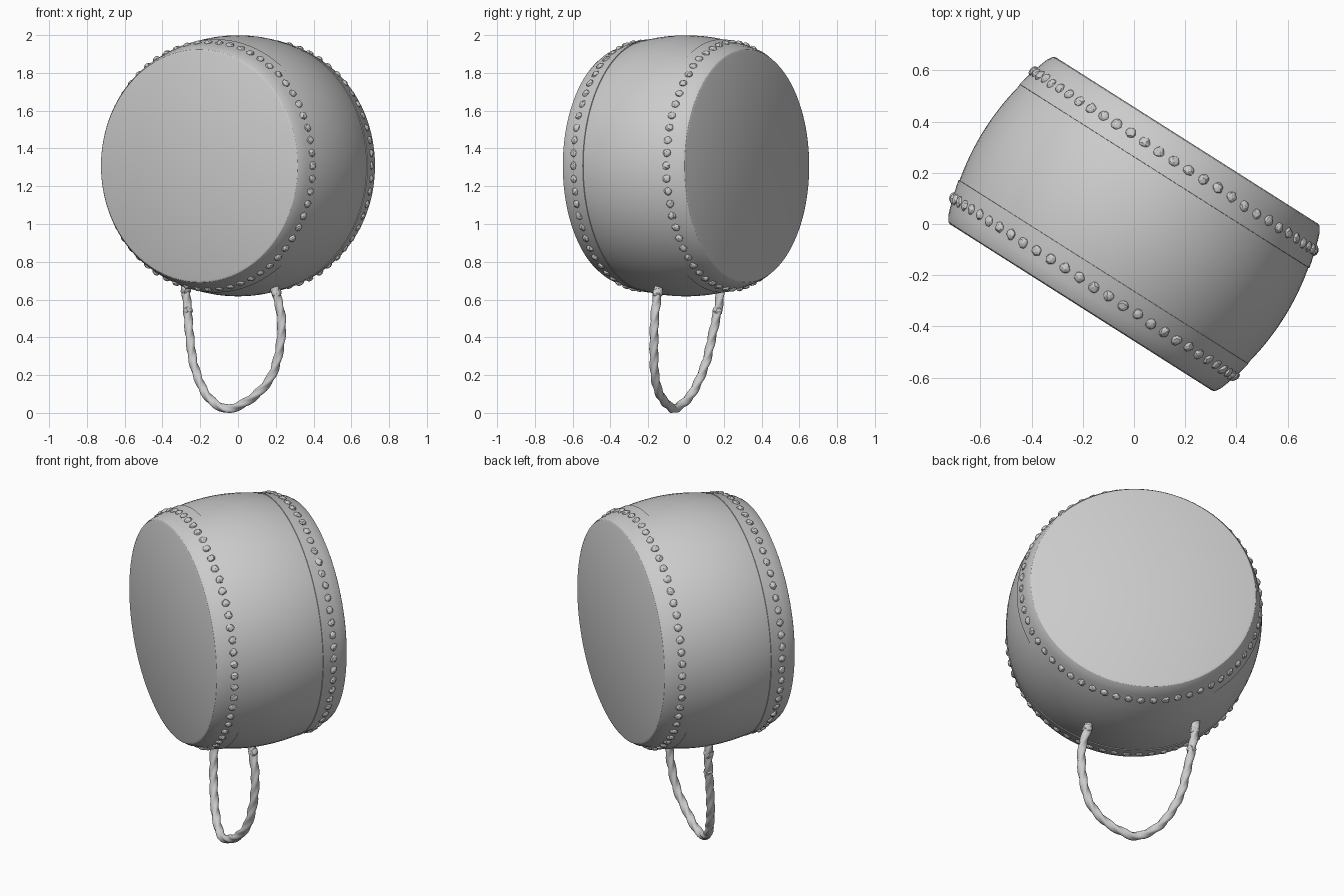
import bpy, bmesh, math, random
from mathutils import Matrix, Vector

if "Cube" in bpy.data.objects:
    bpy.data.objects.remove(bpy.data.objects["Cube"])

random.seed(4)
# Drum frame: local x across the head, local y up, local z along the drum axis
ANGLE = math.radians(32.4)
U = Vector((math.cos(ANGLE), -math.sin(ANGLE), 0))
N = U.cross(Vector((0, 0, 1)))
CENTRE = Vector((0, 0, 1.308))
FRAME = Matrix((U, (0, 0, 1), N)).transposed().to_4x4()
FRAME.translation = CENTRE
HALF, SEGS, STUDS = 0.386, 96, 60


def shell(t):
    """Barrel radius at axial distance t."""
    return 0.691 - 0.074 * (t / HALF) ** 2


def finish(name, bm, angle=30, smooth=True):
    bmesh.ops.remove_doubles(bm, verts=bm.verts, dist=1e-5)
    bmesh.ops.recalc_face_normals(bm, faces=bm.faces)
    mesh = bpy.data.meshes.new(name)
    bm.to_mesh(mesh)
    bm.free()
    obj = bpy.data.objects.new(name, mesh)
    bpy.context.collection.objects.link(obj)
    if smooth:
        bpy.ops.object.select_all(action='DESELECT')
        obj.select_set(True)
        bpy.context.view_layer.objects.active = obj
        bpy.ops.object.shade_smooth_by_angle(angle=math.radians(angle))
    return obj


def lathe(name, profile):
    """Spin (radius, axial) points around the drum axis."""
    bm = bmesh.new()
    verts = [bm.verts.new((r, 0, t)) for r, t in profile]
    edges = [bm.edges.new(p) for p in zip(verts, verts[1:])]
    bmesh.ops.spin(bm, geom=verts + edges, cent=(0, 0, 0), axis=(0, 0, 1),
                   angle=math.tau, steps=SEGS, use_merge=True)
    bmesh.ops.transform(bm, matrix=FRAME, verts=bm.verts)
    return finish(name, bm)


# Wooden barrel
lathe("barrel", [(shell(t), t) for t in (i * 0.03 for i in range(-8, 9))])

for side, s in (("front", 1), ("back", -1)):
    # Drum skin: flat head, rounded rim, skirt with a thin lip
    skirt = [(shell(t) + 0.004, s * t) for t in (0.36, 0.33, 0.30, 0.27, 0.245, 0.222)]
    lathe(side + "_skin", [(0, s * HALF), (0.606, s * HALF), (0.617, s * 0.381)]
          + skirt + [(shell(0.22) - 0.006, s * 0.22)])

    # Row of rough tacks
    bm = bmesh.new()
    t = 0.292
    for i in range(STUDS):
        a = math.tau * i / STUDS
        r, tt = shell(t) + 0.003, s * (t + random.uniform(-0.003, 0.003))
        place = (FRAME @ Matrix.Rotation(a, 4, 'Z') @ Matrix.Translation((r, 0, tt))
                 @ Matrix.Rotation(-s * 0.28, 4, 'Y')
                 @ Matrix.Diagonal((0.015, 0.022, 0.022, 1)))
        new = bmesh.ops.create_icosphere(bm, subdivisions=2, radius=1)["verts"]
        for v in new:
            v.co = place @ (v.co * random.uniform(0.86, 1.08))
    finish(side + "_tacks", bm, smooth=False)


# Carrying rope: hanging loop
path = [Vector(p) for p in (
    (-0.285, 0.185, 0.75), (-0.272, 0.178, 0.60), (-0.255, 0.137, 0.40),
    (-0.232, 0.10, 0.25), (-0.17, 0.03, 0.10), (-0.08, -0.05, 0.026),
    (0.0, -0.09, 0.036), (0.10, -0.14, 0.10), (0.18, -0.165, 0.20),
    (0.222, -0.17, 0.35), (0.23, -0.166, 0.50), (0.20, -0.15, 0.64),
    (0.18, -0.14, 0.72))]


def spline(pts, n):
    """Catmull-Rom samples through the points."""
    ext = [2 * pts[0] - pts[1]] + pts + [2 * pts[-1] - pts[-2]]
    out = []
    for a, b, c, d in zip(ext, ext[1:], ext[2:], ext[3:]):
        for k in range(n):
            x = k / n
            out.append(0.5 * (2 * b + (c - a) * x + (2 * a - 5 * b + 4 * c - d) * x ** 2
                              + (3 * b - a - 3 * c + d) * x ** 3))
    return out + [pts[-1]]


def rope(name, line, radius, sides=18):
    """Sweep a three-lobed, twisting section along the line."""
    bm = bmesh.new()
    rings, dist = [], 0
    for i, p in enumerate(line):
        tan = (line[min(i + 1, len(line) - 1)] - line[max(i - 1, 0)]).normalized()
        side = N.cross(tan).normalized()
        other = tan.cross(side)
        dist += (p - line[i - 1]).length if i else 0
        ring = []
        for k in range(sides):
            a = math.tau * k / sides
            r = radius * (0.88 + 0.12 * math.cos(3 * (a - dist * 22)))
            ring.append(bm.verts.new(p + r * (math.cos(a) * side + math.sin(a) * other)))
        rings.append(ring)
    for r0, r1 in zip(rings, rings[1:]):
        for k in range(sides):
            j = (k + 1) % sides
            bm.faces.new((r0[k], r0[j], r1[j], r1[k]))
    bm.faces.new(rings[0])
    bm.faces.new(rings[-1])
    return finish(name, bm, 60)


rope("rope_handle", spline(path, 10), 0.025)

# Frayed knots where the rope meets the barrel, and one along the strand
for name, pos, size in (("left_knot", (-0.276, 0.18, 0.655), 0.03),
                        ("right_knot", (0.205, -0.15, 0.635), 0.029),
                        ("strand_knot", (-0.266, 0.167, 0.54), 0.028)):
    bm = bmesh.new()
    bmesh.ops.create_icosphere(bm, subdivisions=2, radius=size)
    for v in bm.verts:
        v.co = Vector(pos) + v.co * random.uniform(0.85, 1.05)
    finish(name, bm, smooth=False)
